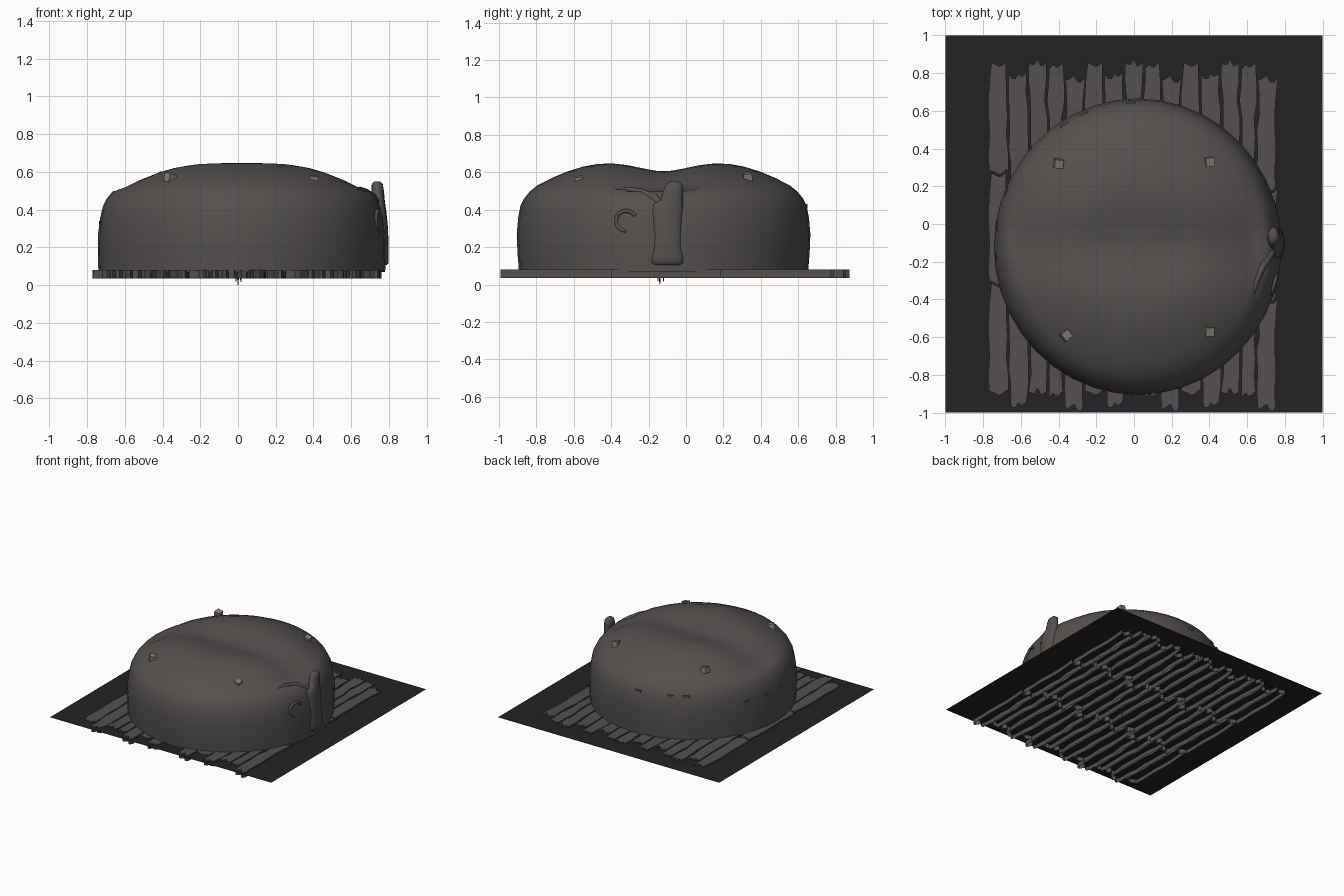
import bpy, bmesh, math, random
from mathutils import Vector

old = bpy.data.objects.get("Cube")
if old:
    bpy.data.objects.remove(old, do_unlink=True)
random.seed(4)
CX, CY, RY = 0.02, -0.12, 0.785


def material(name, rgb):
    m = bpy.data.materials.new(name)
    m.use_nodes = True
    m.diffuse_color = (*rgb, 1)
    m.node_tree.nodes["Principled BSDF"].inputs["Base Color"].default_value = (*rgb, 1)
    return m


SKIN = material("warm dark grey", (0.088, 0.081, 0.077))
WOOD = material("plank grey", (0.088, 0.081, 0.077))
FLOOR = material("near black", (0.017, 0.017, 0.017))
STUD = material("mid grey", (0.22, 0.215, 0.20))


def finish(name, bm, mat, smooth=False):
    bmesh.ops.recalc_face_normals(bm, faces=bm.faces)
    mesh = bpy.data.meshes.new(name)
    bm.to_mesh(mesh)
    bm.free()
    mesh.materials.append(mat)
    for p in mesh.polygons:
        p.use_smooth = smooth
    ob = bpy.data.objects.new(name, mesh)
    bpy.context.collection.objects.link(ob)
    return ob


def loft(bm, rings, cap_start=False, cap_end=True):
    loops = [[bm.verts.new(p) for p in ring] for ring in rings]
    n = len(loops[0])
    for a, b in zip(loops, loops[1:]):
        for i in range(n):
            j = (i + 1) % n
            bm.faces.new((a[i], a[j], b[j], b[i]))
    if cap_start:
        bm.faces.new(loops[0])
    if cap_end:
        bm.faces.new(loops[-1])


def width(z):
    return 0.775 - 0.05 * z


def dome_ring(f, z, n=40):
    ring = []
    for i in range(n):
        a = math.tau * i / n
        x = CX + width(z) * f * math.cos(a)
        y = CY + RY * f * math.sin(a)
        # shallow valley across the top
        valley = 0.045 * math.exp(-((y - CY) / 0.17) ** 2) if z > 0.5 else 0
        ring.append((x, y, z - valley))
    return ring


def side_x(y, z):
    return CX + 0.99 * width(z) * math.sqrt(max(0, 1 - ((y - CY) / RY) ** 2))


# Cushion body: stacked rings, radius share and height
profile = [(0.985, 0.07), (0.995, 0.17), (1, 0.27), (0.99, 0.36), (0.975, 0.42),
           (0.95, 0.46), (0.91, 0.498), (0.86, 0.53), (0.76, 0.57), (0.66, 0.603),
           (0.55, 0.63), (0.45, 0.645), (0.36, 0.65), (0.26, 0.65), (0.16, 0.65), (0.06, 0.65)]
bm = bmesh.new()
loft(bm, [dome_ring(f, z) for f, z in profile])
finish("cushion_body", bm, SKIN, True)

# Floor sheet
bm = bmesh.new()
bmesh.ops.create_grid(bm, x_segments=1, y_segments=1, size=1)
bmesh.ops.translate(bm, verts=bm.verts, vec=(0, 0, 0.068))
finish("floor_sheet", bm, FLOOR)

# Plank tile: five ragged boards, repeated three by three, open underneath
TILE_X, TILE_Y, STEPS, GAP = 0.51, 0.585, 6, 0.006
seams = [0, 0.105, 0.21, 0.31, 0.4, TILE_X]
starts = [0.06, 0, 0.06, 0.05, -0.02]
wobble = [[random.uniform(-0.009, 0.009) for _ in range(STEPS + 1)] for _ in seams]
wobble[-1] = wobble[0]
ragged = [[random.uniform(-0.025, 0.02) for _ in range(5)] for _ in starts]


def seam_path(k, y0, side):
    points = []
    for s in range(STEPS + 1):
        y = y0 + (TILE_Y - 2 * GAP) * s / STEPS
        points.append(Vector((seams[k] + wobble[k][s] + side * GAP, y, 0)))
    return points


def board_outline(k):
    left, right = seam_path(k, starts[k], 1), seam_path(k + 1, starts[k], -1)
    ends = []
    for y in (starts[k], starts[k] + TILE_Y - 2 * GAP):
        row = []
        for i, r in enumerate(ragged[k]):
            t = (i + 0.5) / 5
            x = left[0].x + (right[0].x - left[0].x) * t
            row.append(Vector((x, y + r, 0)))
        ends.append(row)
    return ends[0] + right + ends[1][::-1] + left[::-1]


bm = bmesh.new()
for tx in range(3):
    for ty in range(3):
        shift = Vector((-0.77 + tx * TILE_X, -0.95 + ty * TILE_Y, 0))
        for k in range(5):
            outline = [p + shift for p in board_outline(k)]
            loft(bm, [[(p.x, p.y, z) for p in outline] for z in (0.035, 0.079)])
finish("floor_planks", bm, WOOD)

# Thin splinters hanging under the middle
bm = bmesh.new()
for x, y, low in ((0.0, -0.14, 0.0), (0.015, -0.12, 0.015), (-0.01, -0.15, 0.02)):
    tip = [(x + 0.002 * c, y + 0.002 * s, low) for c, s in ((1, 0), (0, 1), (-1, 0), (0, -1))]
    base = [(x + 0.007 * c, y + 0.007 * s, 0.07) for c, s in ((1, 0), (0, 1), (-1, 0), (0, -1))]
    loft(bm, [base, tip])
finish("splinters", bm, WOOD)

# Upright limb with a finger-like tip: height, x, y, half depth, half width
limb = [(0.105, 0.765, -0.10, 0.02, 0.075), (0.115, 0.765, -0.10, 0.033, 0.088),
        (0.15, 0.765, -0.10, 0.033, 0.088), (0.2, 0.765, -0.10, 0.033, 0.075),
        (0.3, 0.76, -0.10, 0.035, 0.077), (0.39, 0.75, -0.10, 0.036, 0.082),
        (0.43, 0.745, -0.095, 0.035, 0.08), (0.455, 0.742, -0.075, 0.035, 0.058),
        (0.5, 0.74, -0.068, 0.033, 0.054), (0.535, 0.738, -0.064, 0.029, 0.045),
        (0.55, 0.737, -0.064, 0.015, 0.024)]
bm = bmesh.new()
loft(bm, [[(x + rx * math.cos(math.tau * i / 16), y + ry * math.sin(math.tau * i / 16), z)
           for i in range(16)] for z, x, y, rx, ry in limb], cap_start=True)
finish("side_limb", bm, SKIN, True)


def tube(name, points, radius, sizes=None):
    data = bpy.data.curves.new(name, "CURVE")
    data.dimensions = "3D"
    data.bevel_depth = radius
    data.bevel_resolution = 2
    data.use_fill_caps = True
    spline = data.splines.new("POLY")
    spline.points.add(len(points) - 1)
    for i, p in enumerate(points):
        spline.points[i].co = (*p, 1)
        spline.points[i].radius = sizes[i] if sizes else 1
    spline.use_smooth = True
    data.materials.append(SKIN)
    bpy.context.collection.objects.link(bpy.data.objects.new(name, data))


# Raised fold running into the limb, and the open ring beside it
tube("side_fold", [(0.625, -0.40, 0.505), (0.645, -0.32, 0.51), (0.675, -0.24, 0.495),
                   (0.715, -0.17, 0.465), (0.74, -0.12, 0.41)], 0.02, [0.2, 0.6, 0.9, 1.1, 1.2])
arc = []
for i in range(15):
    a = math.radians(30 + 240 * i / 14)
    y, z = -0.32 + 0.054 * math.cos(a), 0.34 + 0.054 * math.sin(a)
    arc.append((side_x(y, z), y, z))
tube("open_ring", arc, 0.01)


def block(name, place, size, turn, mat):
    bm = bmesh.new()
    bmesh.ops.create_cube(bm, size=1)
    ob = finish(name, bm, mat)
    ob.location, ob.scale, ob.rotation_euler = place, size, turn


# Studs on the four shoulders
for name, place, turn in (("back_left_stud", (0.4, 0.33, 0.572), 0.1),
                          ("back_right_stud", (-0.4, 0.32, 0.572), -0.1),
                          ("front_right_stud", (-0.36, -0.59, 0.568), 0.7),
                          ("front_left_stud", (0.4, -0.57, 0.555), 0)):
    block(name, place, (0.046, 0.046, 0.046), (0.15, 0.2, turn), STUD)

# Small slivers pressed into the back and right side
for i, degrees in enumerate((93, 113, 122, 158, 172, 184)):
    a = math.radians(degrees)
    z = 0.42 if degrees < 130 else 0.33
    f = 0.975 if degrees < 130 else 0.99
    place = (CX + width(z) * f * math.cos(a), CY + RY * f * math.sin(a), z)
    block("sliver_%d" % (i + 1), place, (0.009, 0.05, 0.02), (0, 0, a), SKIN)
